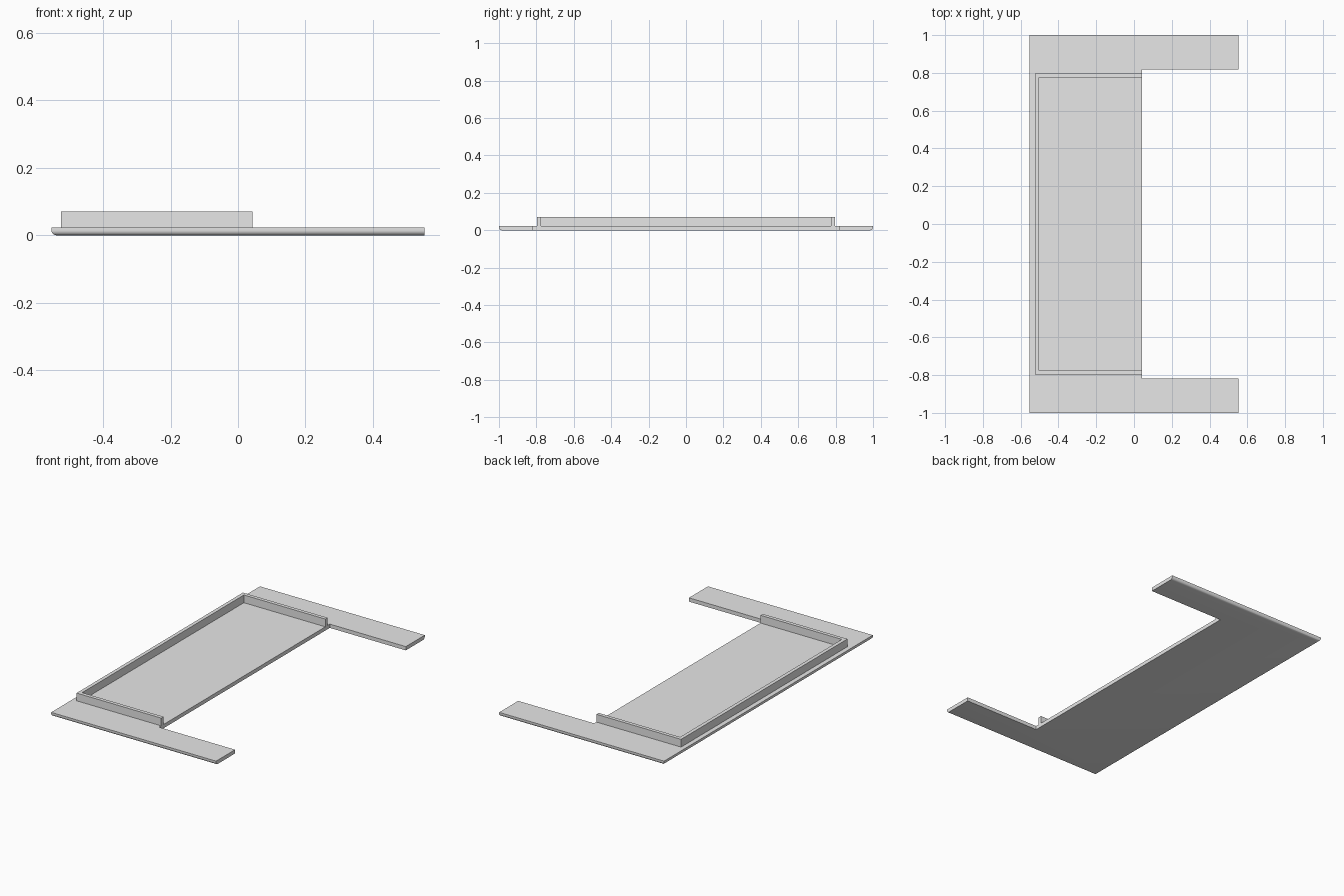
import bpy, bmesh

if "Cube" in bpy.data.objects:
    bpy.data.objects.remove(bpy.data.objects["Cube"])

grey = bpy.data.materials.new("plain grey")
grey.diffuse_color = (0.8, 0.8, 0.8, 1)
grey.use_nodes = True
grey.node_tree.nodes["Principled BSDF"].inputs["Base Color"].default_value = grey.diffuse_color

PLATE_TOP, WALL_TOP = 0.023, 0.07
X_END, X_NOTCH = 0.553, 0.043


def mirrored(half):
    """Close a half outline (y > 0) with its mirror image across y = 0."""
    return half + [(x, -y) for x, y in reversed(half)]


def extruded(name, outline, z0, z1, round_ends=0):
    bm = bmesh.new()
    base = bm.faces.new([bm.verts.new((x, y, z0)) for x, y in outline])
    ext = bmesh.ops.extrude_face_region(bm, geom=[base])
    for v in ext["geom"]:
        if isinstance(v, bmesh.types.BMVert):
            v.co.z = z1
    bmesh.ops.recalc_face_normals(bm, faces=bm.faces[:])
    if round_ends:
        # Rounded lower edges along the two outer ends
        edges = [e for e in bm.edges
                 if all(v.co.z < z0 + 1e-5 and abs(v.co.y) > 0.999 for v in e.verts)]
        bmesh.ops.bevel(bm, geom=edges, offset=round_ends, segments=6,
                        profile=0.5, affect='EDGES')
    mesh = bpy.data.meshes.new(name)
    bm.to_mesh(mesh)
    bm.free()
    mesh.materials.append(grey)
    obj = bpy.data.objects.new(name, mesh)
    bpy.context.collection.objects.link(obj)
    bpy.ops.object.select_all(action='DESELECT')
    obj.select_set(True)
    bpy.context.view_layer.objects.active = obj
    bpy.ops.object.shade_smooth_by_angle(angle=0.6)
    return obj


# Flat base plate with two arms
extruded("base_plate", mirrored([
    (X_NOTCH, 0.818), (X_END, 0.818), (X_END, 1.0), (-X_END, 1.0)]),
    0, PLATE_TOP, round_ends=0.015)

# Thin three-sided rim standing on the plate
extruded("rim_wall", mirrored([
    (-0.503, 0.775), (X_NOTCH, 0.775), (X_NOTCH, 0.797), (-0.525, 0.797)]),
    PLATE_TOP, WALL_TOP)
